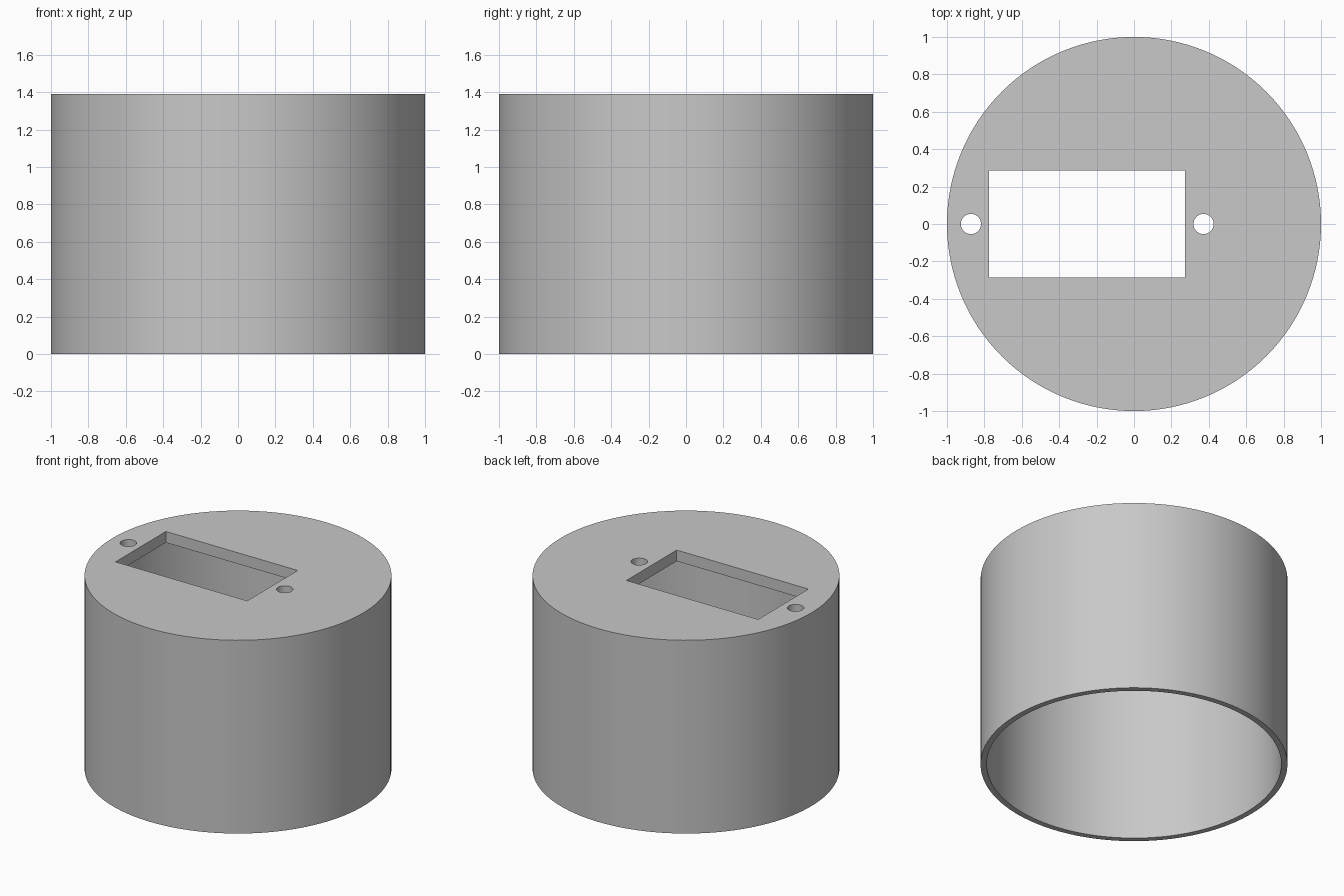
import bpy

cube = bpy.data.objects.get("Cube")
if cube:
    bpy.data.objects.remove(cube, do_unlink=True)

HEIGHT = 1.39
RADIUS = 1.0
WALL = 0.04
TOP = 0.08
SLOT_X = -0.25       # centre of the slot and its screw holes
SLOT_SIZE = (1.048, 0.572)
HOLE_OFFSET = 0.622
HOLE_RADIUS = 0.054

grey = bpy.data.materials.new("plain grey")
grey.use_nodes = True
colour = (0.58, 0.58, 0.58, 1)
grey.diffuse_color = colour
grey.node_tree.nodes["Principled BSDF"].inputs["Base Color"].default_value = colour


def cylinder(name, radius, bottom, top, x=0, sides=128):
    bpy.ops.mesh.primitive_cylinder_add(
        vertices=sides, radius=radius, depth=top - bottom,
        location=(x, 0, (bottom + top) / 2))
    obj = bpy.context.object
    obj.name = name
    obj.data.materials.append(grey)
    return obj


def cut(target, cutter):
    cutter.hide_render = True
    mod = target.modifiers.new("cut", "BOOLEAN")
    mod.operation = "DIFFERENCE"
    mod.solver = "EXACT"
    mod.object = cutter
    bpy.ops.object.select_all(action="DESELECT")
    target.select_set(True)
    bpy.context.view_layer.objects.active = target
    bpy.ops.object.modifier_apply(modifier=mod.name)
    bpy.data.objects.remove(cutter, do_unlink=True)


# Round housing, open at the bottom
housing = cylinder("housing", RADIUS, 0, HEIGHT)
cut(housing, cylinder("hollow_cutter", RADIUS - WALL, -0.2, HEIGHT - TOP))

# Rectangular slot through the top plate
bpy.ops.mesh.primitive_cube_add(size=1, location=(SLOT_X, 0, HEIGHT))
slot = bpy.context.object
slot.name = "slot_cutter"
slot.scale = (*SLOT_SIZE, 0.4)
bpy.ops.object.transform_apply(location=False, rotation=False, scale=True)
slot.data.materials.append(grey)
cut(housing, slot)

# Screw hole at each end of the slot
for side in (-1, 1):
    cut(housing, cylinder("hole_cutter", HOLE_RADIUS, HEIGHT - 0.2, HEIGHT + 0.2,
                          SLOT_X + side * HOLE_OFFSET, 32))

bpy.ops.object.shade_smooth_by_angle()
